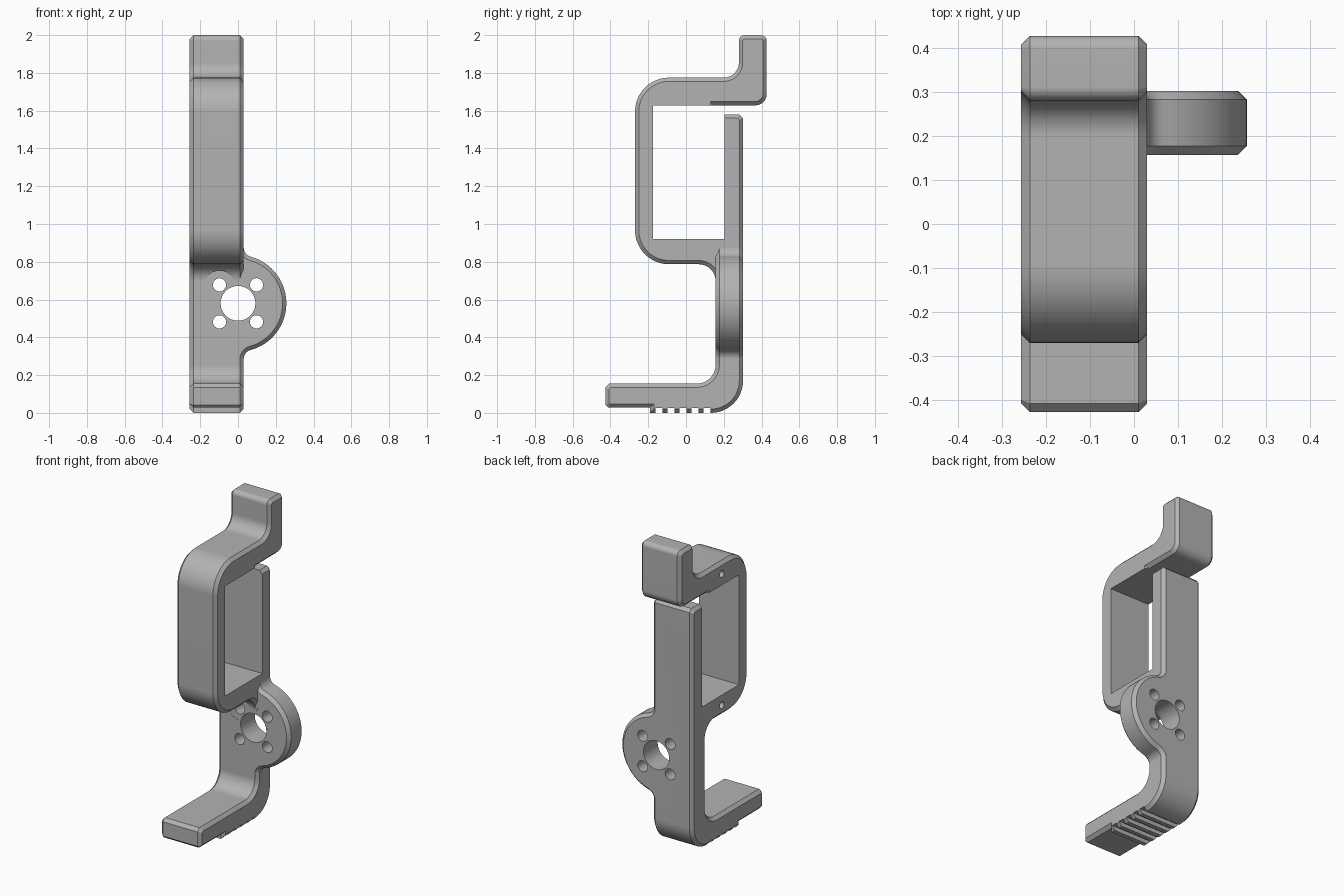
import bpy, bmesh
from math import pi, sin, cos, tan, atan2, sqrt
from mathutils import Vector, Matrix

cube = bpy.data.objects.get("Cube")
if cube:
    bpy.data.objects.remove(cube, do_unlink=True)

grey = bpy.data.materials.new("matte_grey")
grey.use_nodes = True
GREY = (0.45, 0.45, 0.45, 1)
grey.diffuse_color = GREY
grey.node_tree.nodes["Principled BSDF"].inputs["Base Color"].default_value = GREY

X0, X1 = -0.256, 0.03        # width of the strap
FRONT, BACK = 0.157, 0.302   # thickness of the stem
HUB_Z, HUB_R = 0.58, 0.256
CHAMFER = 0.02


def new_object(name, bm):
    mesh = bpy.data.meshes.new(name)
    bmesh.ops.recalc_face_normals(bm, faces=bm.faces)
    bm.to_mesh(mesh)
    bm.free()
    mesh.materials.append(grey)
    obj = bpy.data.objects.new(name, mesh)
    bpy.context.collection.objects.link(obj)
    return obj


def rounded(corners):
    """Outline from (a, b, radius, segments) corners."""
    out = []
    for i, (a, b, r, seg) in enumerate(corners):
        p = Vector((a, b))
        if r == 0:
            out.append(p)
            continue
        u = (Vector(corners[i - 1][:2]) - p).normalized()
        v = (Vector(corners[(i + 1) % len(corners)][:2]) - p).normalized()
        half = u.angle(v) / 2
        centre = p + (u + v).normalized() * r / sin(half)
        start = p + u * r / tan(half) - centre
        end = p + v * r / tan(half) - centre
        sweep = start.angle_signed(end)
        for k in range(seg + 1):
            out.append(centre + Matrix.Rotation(-sweep * k / seg, 2) @ start)
    return out


def chamfered_prism(name, points, depth):
    """Extrude 3D points along depth and chamfer both rims."""
    bm = bmesh.new()
    cap = bm.faces.new([bm.verts.new(p) for p in points])
    ext = bmesh.ops.extrude_face_region(bm, geom=[cap], use_keep_orig=True)
    bmesh.ops.translate(bm, vec=depth,
                        verts=[g for g in ext["geom"] if isinstance(g, bmesh.types.BMVert)])
    other = next(g for g in ext["geom"] if isinstance(g, bmesh.types.BMFace))
    rims = list(set(cap.edges) | set(other.edges))
    bmesh.ops.recalc_face_normals(bm, faces=bm.faces)
    bmesh.ops.bevel(bm, geom=rims, offset=CHAMFER, segments=1,
                    affect='EDGES', clamp_overlap=False)
    return new_object(name, bm)


def box(lo, hi):
    bm = bmesh.new()
    bmesh.ops.create_cube(bm, size=1)
    lo, hi = Vector(lo), Vector(hi)
    for v in bm.verts:
        v.co = (lo + hi) / 2 + v.co * (hi - lo)
    return new_object("cutter", bm)


def rod(start, end, r, seg=32):
    bm = bmesh.new()
    start, end = Vector(start), Vector(end)
    axis = end - start
    turn = axis.to_track_quat('Z', 'Y').to_matrix().to_4x4()
    bmesh.ops.create_cone(bm, cap_ends=True, segments=seg, radius1=r, radius2=r,
                          depth=axis.length,
                          matrix=Matrix.Translation((start + end) / 2) @ turn)
    return new_object("cutter", bm)


def combine(obj, other, operation='DIFFERENCE'):
    mod = obj.modifiers.new("combine", 'BOOLEAN')
    mod.operation, mod.solver, mod.object = operation, 'EXACT', other
    bpy.context.view_layer.objects.active = obj
    bpy.ops.object.modifier_apply(modifier=mod.name)
    bpy.data.objects.remove(other, do_unlink=True)


# Bent strap: hook, loop, stem and foot in one side profile
profile = rounded([
    (0.15, 1.58, 0, 0), (BACK, 1.58, 0.02, 1), (BACK, 0, 0.17, 12),
    (-0.19, 0, 0, 0), (-0.19, 0.028, 0, 0),
    (-0.427, 0.028, 0.015, 1), (-0.427, 0.155, 0.02, 1),
    (FRONT, 0.155, 0.1, 10), (FRONT, 0.787, 0.09, 10),
    (-0.27, 0.787, 0.18, 12), (-0.27, 1.775, 0.18, 12),
    (0.28, 1.775, 0.08, 10), (0.28, 2, 0.03, 4), (0.427, 2, 0.03, 4),
    (0.427, 1.628, 0.06, 8), (0.15, 1.628, 0, 0)])
bracket = chamfered_prism("bracket", [(X0, p.x, p.y) for p in profile], (X1 - X0, 0, 0))

# Round mounting hub, blended into the stem with small fillets
blend = 0.05
cx = X1 + blend
h = sqrt((HUB_R + blend) ** 2 - cx ** 2)
top_angle = atan2(h, cx)
upper = []
for k in range(17):
    a = top_angle * k / 16
    upper.append((HUB_R * cos(a), HUB_R * sin(a)))
for k in range(1, 7):
    a = pi + top_angle * (1 - k / 6)
    upper.append((cx + blend * cos(a), h + blend * sin(a)))
upper.append((-0.1, h))
outline = upper + [(x, -z) for x, z in reversed(upper[1:])]
hub = chamfered_prism("mounting_hub", [(x, FRONT, HUB_Z + z) for x, z in outline],
                      (0, BACK - FRONT, 0))
combine(bracket, hub, 'UNION')

# Rectangular opening inside the loop
combine(bracket, box((-1, -0.175, 0.92), (1, 0.205, 1.628)))

# Grip grooves under the foot
for i in range(5):
    y = -0.162 + 0.0635 * i
    combine(bracket, box((-1, y, -0.1), (1, y + 0.037, 0.026)))

# Bolt holes, with clearance for the upper bolt heads
for sx in (-1, 1):
    for sz in (-1, 1):
        x, z = sx * 0.098, HUB_Z + sz * 0.098
        if sz > 0:
            combine(bracket, rod((x, 0.03, z), (x, FRONT + 0.001, z), 0.077))
        combine(bracket, rod((x, 0, z), (x, 0.5, z), 0.035, 24))
combine(bracket, rod((0, 0, HUB_Z), (0, 0.5, HUB_Z), 0.092, 40))

# Blind pin holes in the right side of the loop
for z in (1.70, 0.855):
    combine(bracket, rod((-0.4, 0, z), (-0.06, 0, z), 0.022, 20))

# Smooth fillets, crisp chamfers
bpy.ops.object.select_all(action='DESELECT')
bracket.select_set(True)
bpy.context.view_layer.objects.active = bracket
bpy.ops.object.shade_smooth_by_angle(angle=pi / 6)
weighted = bracket.modifiers.new("even_shading", 'WEIGHTED_NORMAL')
weighted.keep_sharp = True
